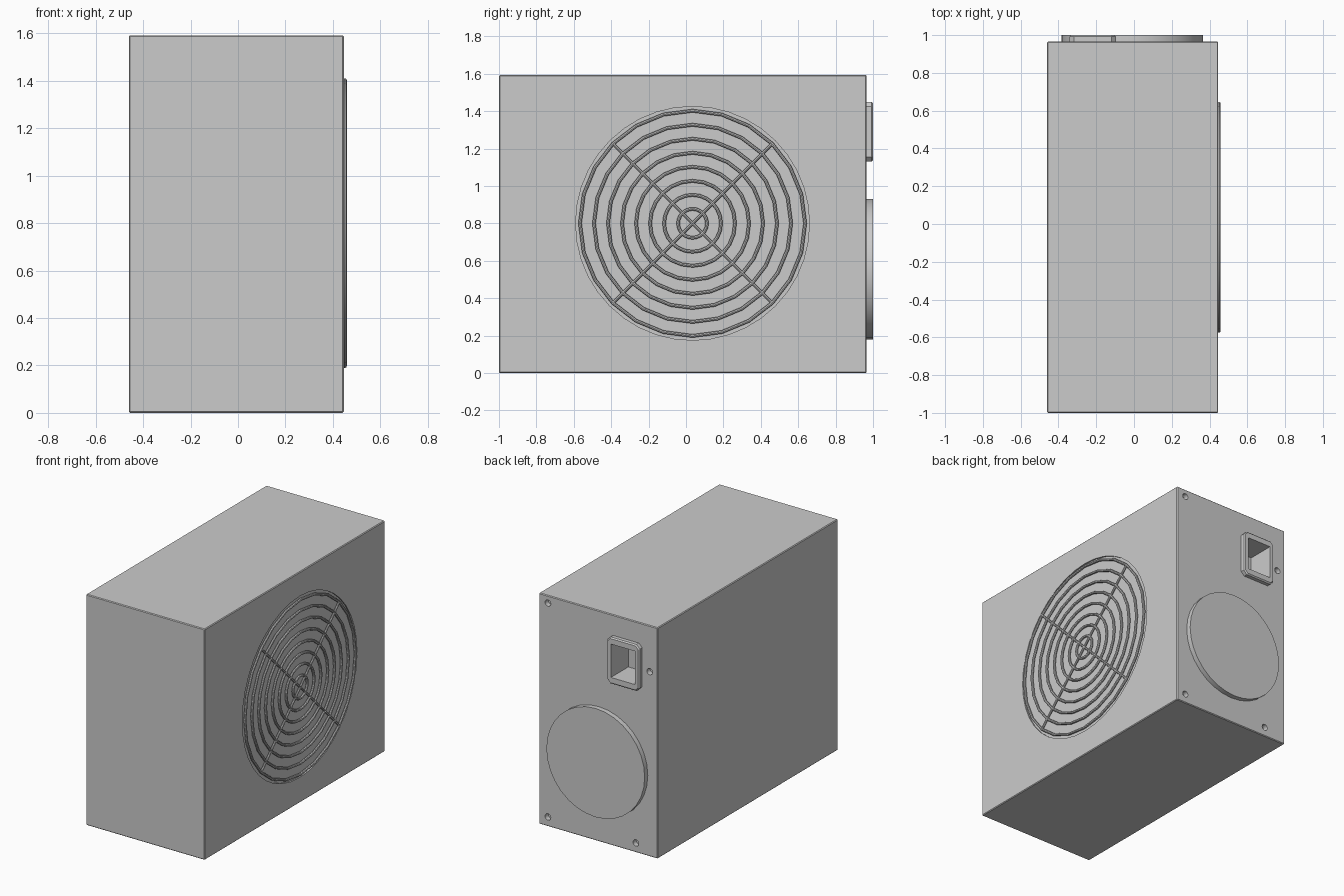
import bpy, bmesh, math
from mathutils import Matrix, Vector

if "Cube" in bpy.data.objects:
    bpy.data.objects.remove(bpy.data.objects["Cube"])

X0, X1, Y0, Y1, H = -0.46, 0.446, -1.0, 0.966, 1.592
FAN = Vector((0.45, 0.035, 0.80))


def finish(name, bm, smooth=False):
    bmesh.ops.recalc_face_normals(bm, faces=bm.faces)
    me = bpy.data.meshes.new(name)
    bm.to_mesh(me)
    bm.free()
    ob = bpy.data.objects.new(name, me)
    bpy.context.collection.objects.link(ob)
    if smooth:
        bpy.ops.object.select_all(action='DESELECT')
        ob.select_set(True)
        bpy.context.view_layer.objects.active = ob
        bpy.ops.object.shade_smooth_by_angle(angle=math.radians(35))
    return ob


def box(name, lo, hi, bevel=0):
    lo, hi = Vector(lo), Vector(hi)
    bm = bmesh.new()
    bmesh.ops.create_cube(bm, size=1)
    for v in bm.verts:
        v.co = (lo + hi) / 2 + Vector(a * b for a, b in zip(v.co, hi - lo))
    if bevel:
        bmesh.ops.bevel(bm, geom=bm.edges[:], offset=bevel, segments=1,
                        affect='EDGES')
    return finish(name, bm)


def cylinder(name, center, radius, depth, axis, sides, bevel=0):
    bm = bmesh.new()
    rot = Vector((0, 0, 1)).rotation_difference(Vector(axis)).to_matrix().to_4x4()
    bmesh.ops.create_cone(bm, cap_ends=True, segments=sides, radius1=radius,
                          radius2=radius, depth=depth,
                          matrix=Matrix.Translation(center) @ rot)
    if bevel:
        rim = [e for e in bm.edges if any(len(f.verts) > 4 for f in e.link_faces)]
        bmesh.ops.bevel(bm, geom=rim, offset=bevel, segments=1, affect='EDGES')
    return finish(name, bm, True)


def ring(name, radius, wire, sides=24, around=8):
    bm = bmesh.new()
    grid = []
    for i in range(sides):
        a = 2 * math.pi * i / sides
        row = []
        for j in range(around):
            b = 2 * math.pi * j / around
            r = radius + wire * math.cos(b)
            row.append(bm.verts.new(FAN + Vector((wire * math.sin(b),
                                                  r * math.cos(a), r * math.sin(a)))))
        grid.append(row)
    for i in range(sides):
        n = grid[(i + 1) % sides]
        for j in range(around):
            k = (j + 1) % around
            bm.faces.new((grid[i][j], n[j], n[k], grid[i][k]))
    return finish(name, bm, True)


def cut(ob, cutter):
    mod = ob.modifiers.new("cut", 'BOOLEAN')
    mod.operation = 'DIFFERENCE'
    mod.solver = 'EXACT'
    mod.object = cutter
    bpy.context.view_layer.objects.active = ob
    bpy.ops.object.modifier_apply(modifier=mod.name)
    bpy.data.objects.remove(cutter)


# Case with a shallow round fan recess
case = box("case", (X0, Y0, 0), (X1, Y1, H), 0.005)
cut(case, cylinder("fan_cutter", (X1, FAN.y, FAN.z), 0.625, 0.02, (1, 0, 0), 40))

# Screw holes in the back panel
for x, z in ((0.377, 1.54), (0.377, 0.065), (-0.294, 0.065), (-0.40, 1.275)):
    cut(case, cylinder("screw_cutter", (x, Y1, z), 0.022, 0.07, (0, 1, 0), 16))

# Power inlet: flange with clipped corners and a deep rectangular socket
bm = bmesh.new()
sx0, sx1, sz0, sz1, c = -0.342, -0.095, 1.13, 1.45, 0.025
outline = [(sx0 + c, sz0), (sx1 - c, sz0), (sx1, sz0 + c), (sx1, sz1 - c),
           (sx1 - c, sz1), (sx0 + c, sz1), (sx0, sz1 - c), (sx0, sz0 + c)]
back = [bm.verts.new((x, Y1 - 0.005, z)) for x, z in outline]
front = [bm.verts.new((x, 1.0, z)) for x, z in outline]
bm.faces.new(back)
face = bm.faces.new(front)
for i in range(8):
    k = (i + 1) % 8
    bm.faces.new((back[i], back[k], front[k], front[i]))
bmesh.ops.bevel(bm, geom=list(face.edges), offset=0.008, segments=1, affect='EDGES')
inlet = finish("power_inlet", bm)
for target in (case, inlet):
    cut(target, box("socket_cutter", (-0.31, 0.81, 1.175), (-0.127, 1.1, 1.405)))

# Round cover disc on the back panel
cylinder("back_disc", (-0.01, (Y1 + 1.0) / 2 - 0.002, 0.555), 0.375,
         1.0 - Y1 + 0.004, (0, 1, 0), 32)

# Fan guard: concentric wire rings and two crossed bars
for i in range(8):
    ring(f"guard_ring_{i + 1}", 0.602 - 0.075 * i, 0.009)
for i, s in enumerate((1, -1)):
    cylinder(f"guard_bar_{i + 1}", FAN, 0.008, 1.21, (0, s, 1), 8)
